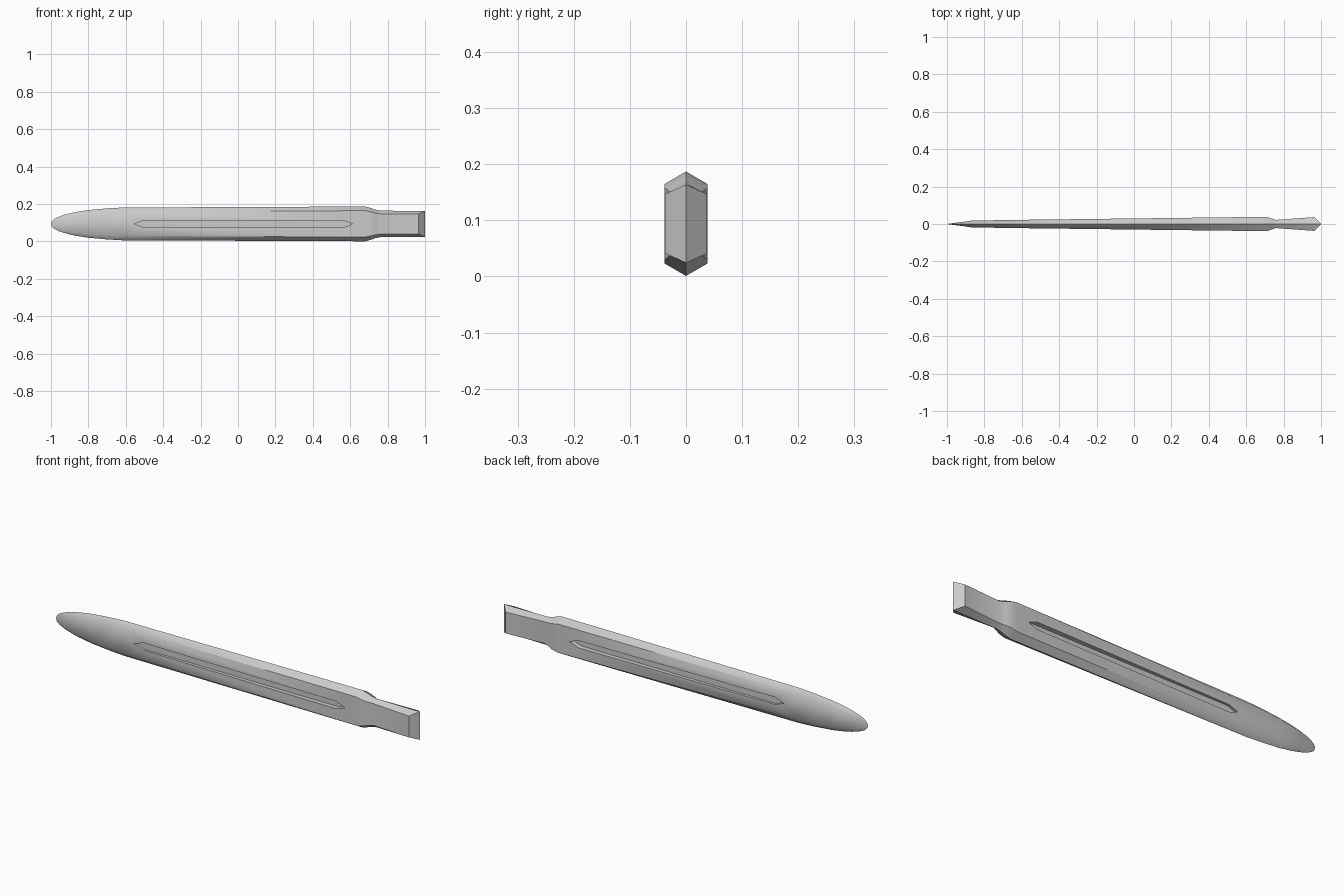
import bpy, bmesh, math

cube = bpy.data.objects.get("Cube")
if cube:
    bpy.data.objects.remove(cube)

MID = 0.094      # height of the long axis
TIP_END = -0.62  # where the rounded tip meets the faceted blade

steel = bpy.data.materials.new("steel_grey")
steel.use_nodes = True
GREY = (0.6, 0.6, 0.6, 1)
steel.diffuse_color = GREY
steel.node_tree.nodes["Principled BSDF"].inputs["Base Color"].default_value = GREY


def make_object(name, bm):
    bmesh.ops.recalc_face_normals(bm, faces=bm.faces)
    mesh = bpy.data.meshes.new(name)
    bm.to_mesh(mesh)
    bm.free()
    obj = bpy.data.objects.new(name, mesh)
    bpy.context.collection.objects.link(obj)
    mesh.materials.append(steel)
    return obj


# Stations along the blade: x, ridge half height, shoulder half height, half thickness
stations = [
    (-0.995, 0.015, 0.009, 0.001), (-0.98, 0.028, 0.018, 0.003),
    (-0.95, 0.042, 0.028, 0.007), (-0.91, 0.054, 0.037, 0.012),
    (-0.87, 0.063, 0.044, 0.018), (-0.8, 0.074, 0.052, 0.019),
    (-0.7, 0.083, 0.060, 0.021), (TIP_END, 0.0875, 0.064, 0.022),
    (0.68, 0.093, 0.071, 0.038), (0.71, 0.085, 0.064, 0.038),
    (0.735, 0.076, 0.058, 0.030), (0.76, 0.071, 0.054, 0.022),
    (0.965, 0.069, 0.053, 0.037),
]

# Blade, neck and tang lofted from hexagonal sections
bm = bmesh.new()
rings = []
for x, ridge, shoulder, t in stations:
    section = [(0, ridge), (t, shoulder), (t, -shoulder),
               (0, -ridge), (-t, -shoulder), (-t, shoulder)]
    rings.append([bm.verts.new((x, y, MID + z)) for y, z in section])
for a, b in zip(rings, rings[1:]):
    for i in range(6):
        j = (i + 1) % 6
        bm.faces.new((a[i], a[j], b[j], b[i]))

# Rounded point
point = bm.verts.new((-1, 0, MID))
for i in range(6):
    bm.faces.new((point, rings[0][(i + 1) % 6], rings[0][i]))

# Wedge end of the tang
end = rings[-1]
top = bm.verts.new((1, 0, MID + 0.07))
bottom = bm.verts.new((1, 0, MID - 0.07))
for a, b in ((1, 2), (5, 4)):
    bm.faces.new((end[a], end[b], bottom, top))
    bm.faces.new((end[0], end[a], top))
    bm.faces.new((end[3], end[b], bottom))
blade = make_object("blade", bm)

# Pointed grooves cut into both flat sides
outline = [(-0.555, 0), (-0.505, 0.018), (0.565, 0.018),
           (0.615, 0), (0.565, -0.018), (-0.505, -0.018)]
bpy.context.view_layer.objects.active = blade
for name, side in (("front_groove_cutter", -1), ("back_groove_cutter", 1)):
    bm = bmesh.new()
    floor = bm.faces.new([bm.verts.new((x, side * 0.012, MID + z)) for x, z in outline])
    grown = bmesh.ops.extrude_face_region(bm, geom=[floor])["geom"]
    moved = [v for v in grown if isinstance(v, bmesh.types.BMVert)]
    bmesh.ops.translate(bm, verts=moved, vec=(0, side * 0.06, 0))
    cutter = make_object(name, bm)
    cutter.hide_render = True
    cut = blade.modifiers.new(name, 'BOOLEAN')
    cut.operation = 'DIFFERENCE'
    cut.solver = 'EXACT'
    cut.object = cutter
    bpy.ops.object.modifier_apply(modifier=cut.name)
    bpy.data.objects.remove(cutter)

# Smooth tip and neck, crisp edges elsewhere
bm = bmesh.new()
bm.from_mesh(blade.data)
for face in bm.faces:
    face.smooth = True
for edge in bm.edges:
    in_tip = all(v.co.x < TIP_END + 0.001 for v in edge.verts)
    on_ridge = all(abs(v.co.y) < 0.0005 for v in edge.verts)
    soft = in_tip and not on_ridge
    edge.smooth = soft or edge.calc_face_angle(math.pi) < math.radians(28)
bm.to_mesh(blade.data)
bm.free()
